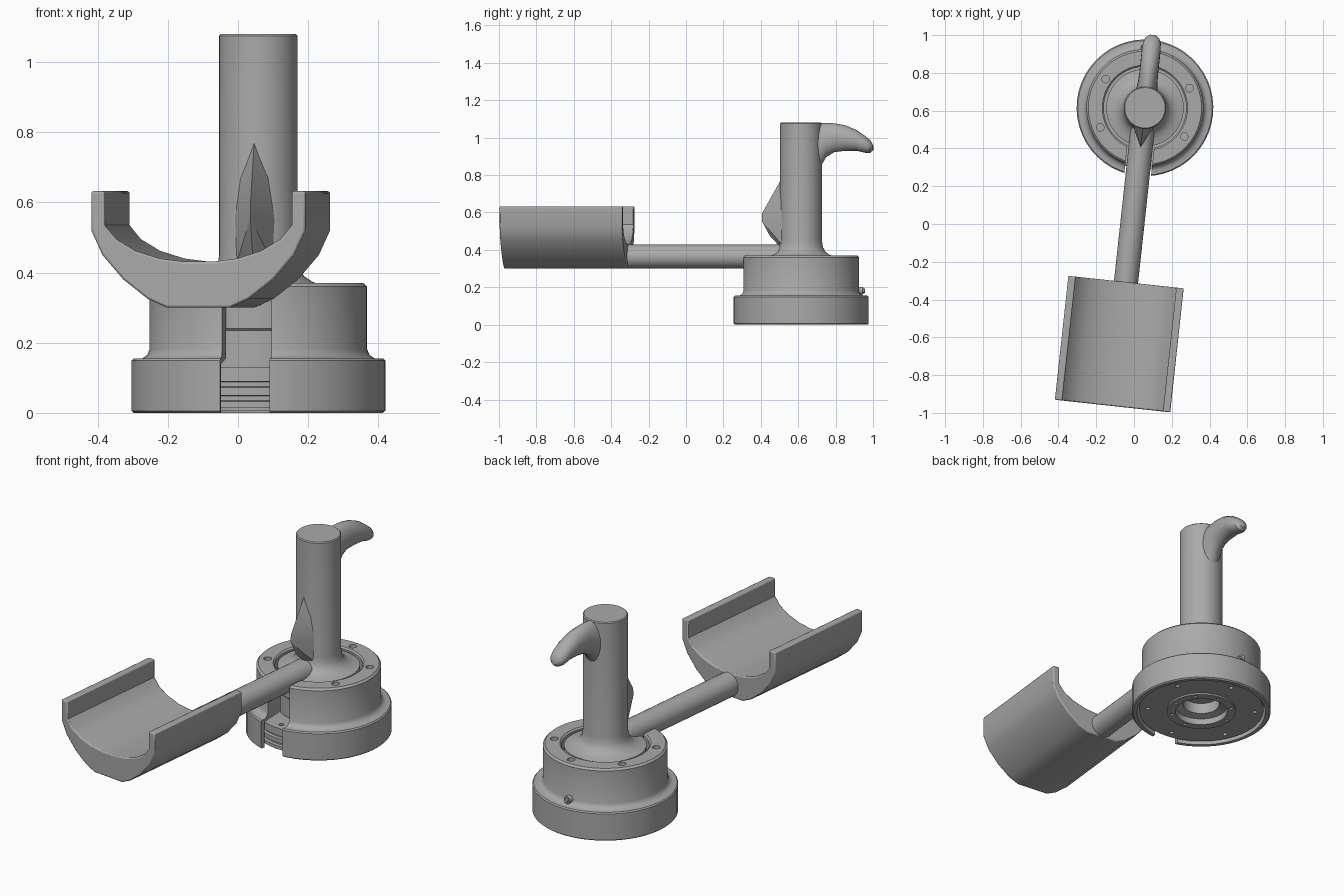
import bpy, bmesh, math
from mathutils import Matrix, Vector

cube = bpy.data.objects.get("Cube")
if cube:
    bpy.data.objects.remove(cube, do_unlink=True)

# One metal grey for everything
grey = bpy.data.materials.new("plain_grey")
grey.use_nodes = True
GREY = (0.4, 0.4, 0.4, 1)
grey.diffuse_color = GREY
grey.node_tree.nodes["Principled BSDF"].inputs["Base Color"].default_value = GREY

# Local frame: origin on the post axis, -y along the arm, +y along the handle
FRAME = Matrix.Translation((0.058, 0.615, 0)) @ Matrix.Rotation(math.radians(-6.2), 4, 'Z')


def finish(bm, name, smooth=35):
    bmesh.ops.remove_doubles(bm, verts=bm.verts, dist=1e-5)
    bmesh.ops.recalc_face_normals(bm, faces=bm.faces)
    mesh = bpy.data.meshes.new(name)
    bm.to_mesh(mesh)
    bm.free()
    mesh.materials.append(grey)
    obj = bpy.data.objects.new(name, mesh)
    bpy.context.collection.objects.link(obj)
    obj.matrix_world = FRAME
    if smooth:
        shade(obj, smooth)
    return obj


def activate(obj):
    bpy.ops.object.select_all(action='DESELECT')
    obj.select_set(True)
    bpy.context.view_layer.objects.active = obj


def shade(obj, angle=35):
    activate(obj)
    bpy.ops.object.shade_smooth_by_angle(angle=math.radians(angle))


def lathe(name, profile, steps=48, closed=False):
    bm = bmesh.new()
    verts = [bm.verts.new((r, 0, z)) for r, z in profile]
    pairs = list(zip(verts, verts[1:]))
    if closed:
        pairs.append((verts[-1], verts[0]))
    edges = [bm.edges.new(p) for p in pairs]
    bmesh.ops.spin(bm, geom=verts + edges, cent=(0, 0, 0), axis=(0, 0, 1),
                   angle=math.tau, steps=steps)
    return finish(bm, name)


def loft(name, rings):
    bm = bmesh.new()
    loops = [[bm.verts.new(p) for p in ring] for ring in rings]
    n = len(loops[0])
    for a, b in zip(loops, loops[1:]):
        for i in range(n):
            j = (i + 1) % n
            bm.faces.new((a[i], a[j], b[j], b[i]))
    bm.faces.new(loops[0])
    bm.faces.new(loops[-1])
    return finish(bm, name)


def cylinder(bm, radius, depth, matrix, sides=16):
    bmesh.ops.create_cone(bm, cap_ends=True, segments=sides, radius1=radius,
                          radius2=radius, depth=depth, matrix=matrix)


def drill(bm, count, ring, radius, z, depth, start=0):
    for i in range(count):
        a = start + math.tau * i / count
        pos = (ring * math.cos(a), ring * math.sin(a), z)
        cylinder(bm, radius, depth, Matrix.Translation(pos))


def cut(obj, bm):
    cutter = finish(bm, "cutter", 0)
    cutter.hide_render = True
    bpy.context.view_layer.update()
    mod = obj.modifiers.new("cut", 'BOOLEAN')
    mod.operation = 'DIFFERENCE'
    mod.solver = 'EXACT'
    mod.object = cutter
    activate(obj)
    bpy.ops.object.modifier_apply(modifier=mod.name)
    bpy.data.objects.remove(cutter, do_unlink=True)
    shade(obj)


# Stepped housing with a wide lower collar
housing = lathe("housing", [
    (0.355, 0.0), (0.362, 0.006), (0.362, 0.149), (0.356, 0.155), (0.332, 0.155),
    (0.317, 0.165), (0.31, 0.182), (0.31, 0.36), (0.3, 0.37), (0.226, 0.37),
    (0.218, 0.362), (0.218, 0.155), (0.335, 0.14), (0.335, 0.0)], closed=True)
slot = bmesh.new()
bmesh.ops.create_cube(slot, size=1, matrix=Matrix.Translation((0, -0.3, 0.2))
                      @ Matrix.Diagonal((0.142, 0.4, 0.6, 1)))
cut(housing, slot)
holes = bmesh.new()
drill(holes, 6, 0.258, 0.02, 0.37, 0.06, math.radians(30))
cut(housing, holes)

# Grooved core with a bored underside
core = lathe("core", [
    (0, 0.13), (0.325, 0.13), (0.325, 0.09), (0.308, 0.088), (0.308, 0.075),
    (0.325, 0.073), (0.325, 0.05), (0.308, 0.048), (0.308, 0.035), (0.325, 0.033),
    (0.325, 0.015), (0.18, 0.015), (0.18, 0.006), (0.135, 0.006), (0.135, 0.04),
    (0.095, 0.05), (0.095, 0.11), (0, 0.11)])
holes = bmesh.new()
drill(holes, 8, 0.158, 0.008, 0.01, 0.05)
drill(holes, 6, 0.28, 0.012, 0.07, 0.3, math.radians(30))
cut(core, holes)

# Turning post flaring into the flange inside the housing
lathe("post", [
    (0, 1.08), (0.107, 1.08), (0.112, 1.075), (0.112, 0.45), (0.117, 0.415),
    (0.13, 0.39), (0.155, 0.373), (0.18, 0.365), (0.205, 0.36), (0.205, 0.24),
    (0.2, 0.235), (0.2, 0.125), (0, 0.125)])

# Curved handle: distance, centre height, half width, half height
sections = [(0.05, 0.955, 0.055, 0.123), (0.11, 0.965, 0.055, 0.113),
            (0.135, 0.987, 0.052, 0.091), (0.18, 1.0, 0.05, 0.077),
            (0.24, 0.998, 0.05, 0.068), (0.3, 0.985, 0.05, 0.055),
            (0.345, 0.964, 0.047, 0.045), (0.372, 0.953, 0.037, 0.034),
            (0.388, 0.946, 0.015, 0.014)]
loft("handle", [[(w * math.cos(math.tau * i / 20), y, z + h * math.sin(math.tau * i / 20))
                 for i in range(20)] for y, z, w, h in sections])

# Pointed gusset on the front of the post
bm = bmesh.new()
ridge = [(0, -0.1, 0.79), (0, -0.16, 0.68), (0, -0.21, 0.595), (0, -0.211, 0.555),
         (0, -0.165, 0.47), (0, -0.115, 0.42)]
flanks = [(s * x, -0.09, z) for s in (-1, 1) for x, z in ((0.045, 0.68), (0.06, 0.55), (0.055, 0.42))]
for p in ridge + flanks:
    bm.verts.new(p)
bmesh.ops.convex_hull(bm, input=bm.verts)
finish(bm, "gusset", 25)

# Arm reaching forward through the slot
bm = bmesh.new()
cylinder(bm, 0.064, 0.86, Matrix.Translation((0, -0.52, 0.365))
         @ Matrix.Rotation(math.pi / 2, 4, 'X'), 32)
finish(bm, "arm")

# Open cradle: half profile mirrored, then swept along the arm
outer = [(0.307, 0.632), (0.307, 0.52), (0.275, 0.45), (0.215, 0.38), (0.145, 0.325), (0.09, 0.3)]
inner = [(0.268, 0.632), (0.268, 0.535), (0.235, 0.495), (0.18, 0.462), (0.11, 0.44), (0.04, 0.431)]
profile = (outer + [(-x, z) for x, z in reversed(outer)]
           + [(-x, z) for x, z in inner] + inner[::-1])
cradle = loft("cradle", [[(x, y, z) for x, z in profile] for y in (-1.588, -0.928)])
bevel = cradle.modifiers.new("soft_edges", 'BEVEL')
bevel.width = 0.006
bevel.segments = 2
bevel.limit_method = 'ANGLE'
bevel.angle_limit = math.radians(50)

# Small locking screw on the back of the housing
bm = bmesh.new()
back = Matrix.Translation((-0.035, 0.315, 0.182)) @ Matrix.Rotation(math.pi / 2, 4, 'X')
cylinder(bm, 0.02, 0.03, back, 12)
cylinder(bm, 0.012, 0.05, back, 12)
finish(bm, "locking_screw")
